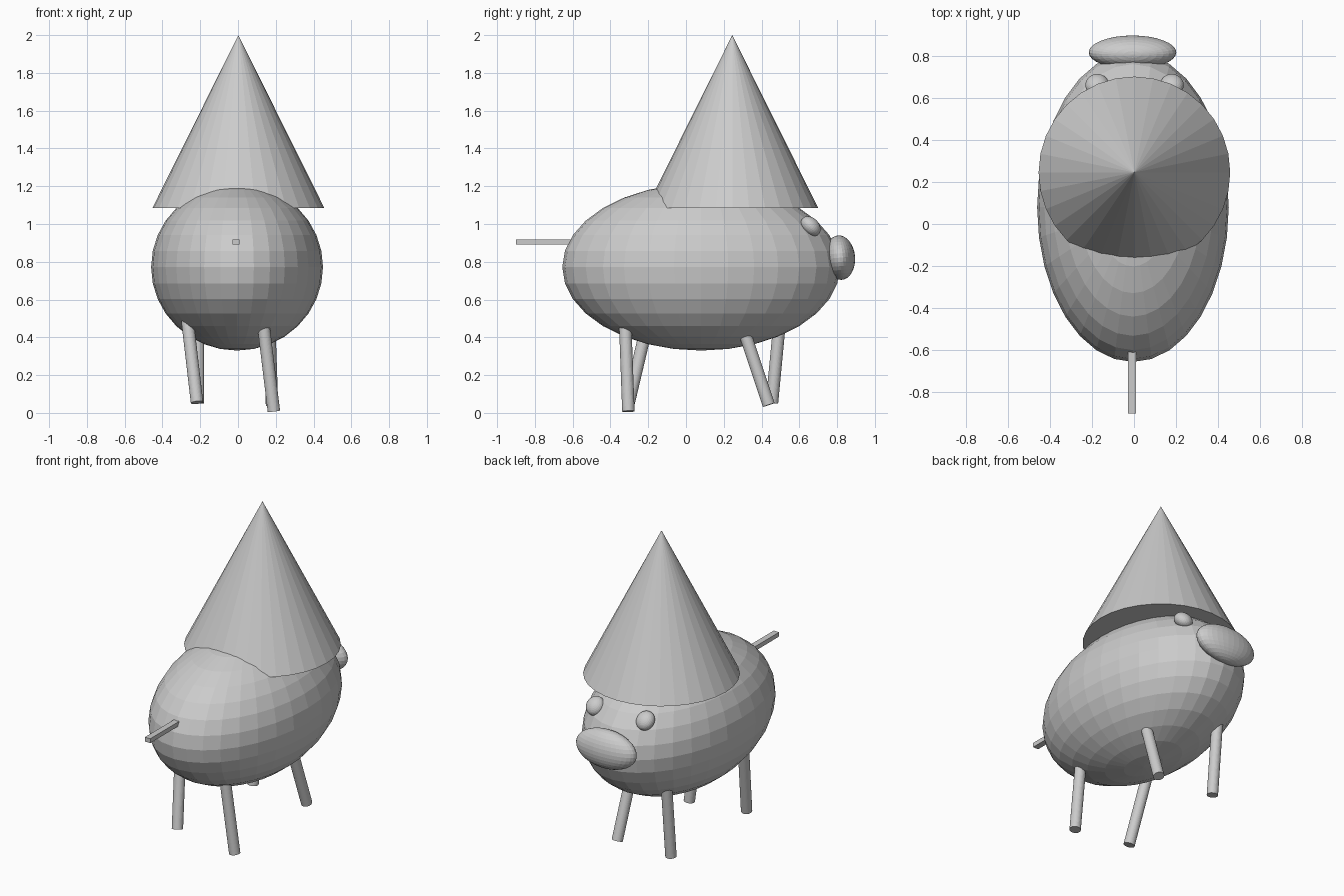
import bpy
from math import radians
from mathutils import Vector

if "Cube" in bpy.data.objects:
    bpy.data.objects.remove(bpy.data.objects["Cube"])

grey = bpy.data.materials.new("plain grey")
grey.diffuse_color = (0.6, 0.6, 0.6, 1)
grey.use_nodes = True
grey.node_tree.nodes["Principled BSDF"].inputs["Base Color"].default_value = grey.diffuse_color


def finish(name):
    ob = bpy.context.object
    ob.name = name
    ob.data.materials.append(grey)
    return ob


def ellipsoid(name, loc, radii, rot=(0, 0, 0)):
    bpy.ops.mesh.primitive_uv_sphere_add(segments=32, ring_count=16, radius=1,
                                         location=loc, rotation=rot)
    bpy.context.object.scale = radii
    return finish(name)


def rod(name, bottom, top, radius=0.033):
    a, b = Vector(bottom), Vector(top)
    b = b + (b - a) * 0.25  # run the leg on into the body
    d = b - a
    bpy.ops.mesh.primitive_cylinder_add(vertices=32, radius=radius, depth=d.length,
                                        location=(a + b) / 2)
    bpy.context.object.rotation_euler = d.to_track_quat('Z', 'Y').to_euler()
    return finish(name)


# Egg-shaped body and snout
ellipsoid("body", (-0.005, 0.08, 0.772), (0.455, 0.735, 0.442))
ellipsoid("snout", (-0.007, 0.815, 0.822), (0.208, 0.08, 0.118), (radians(5), 0, 0))

# Eyes, flattened against the slope of the head
for side, x in (("left", -0.175), ("right", 0.18)):
    ellipsoid(side + "_eye", (x, 0.66, 0.988), (0.056, 0.06, 0.044), (radians(-45), 0, 0))

# Pointed hat
bpy.ops.mesh.primitive_cone_add(vertices=32, radius1=0.455, radius2=0, depth=0.915,
                                location=(0.002, 0.245, 1.5425))
finish("hat")

# Straight tail
bpy.ops.mesh.primitive_cube_add(size=1, location=(-0.01, -0.72, 0.905))
bpy.context.object.scale = (0.038, 0.36, 0.028)
finish("tail")

# Four uneven legs: bottom centre, point where the leg meets the body
rod("back_right_leg", (0.19, -0.305, 0.008), (0.14, -0.32, 0.42))
rod("back_left_leg", (-0.217, -0.303, 0.055), (-0.262, -0.212, 0.44))
rod("front_right_leg", (0.18, 0.438, 0.042), (0.168, 0.322, 0.39))
rod("front_left_leg", (-0.212, 0.455, 0.052), (-0.212, 0.49, 0.42))
